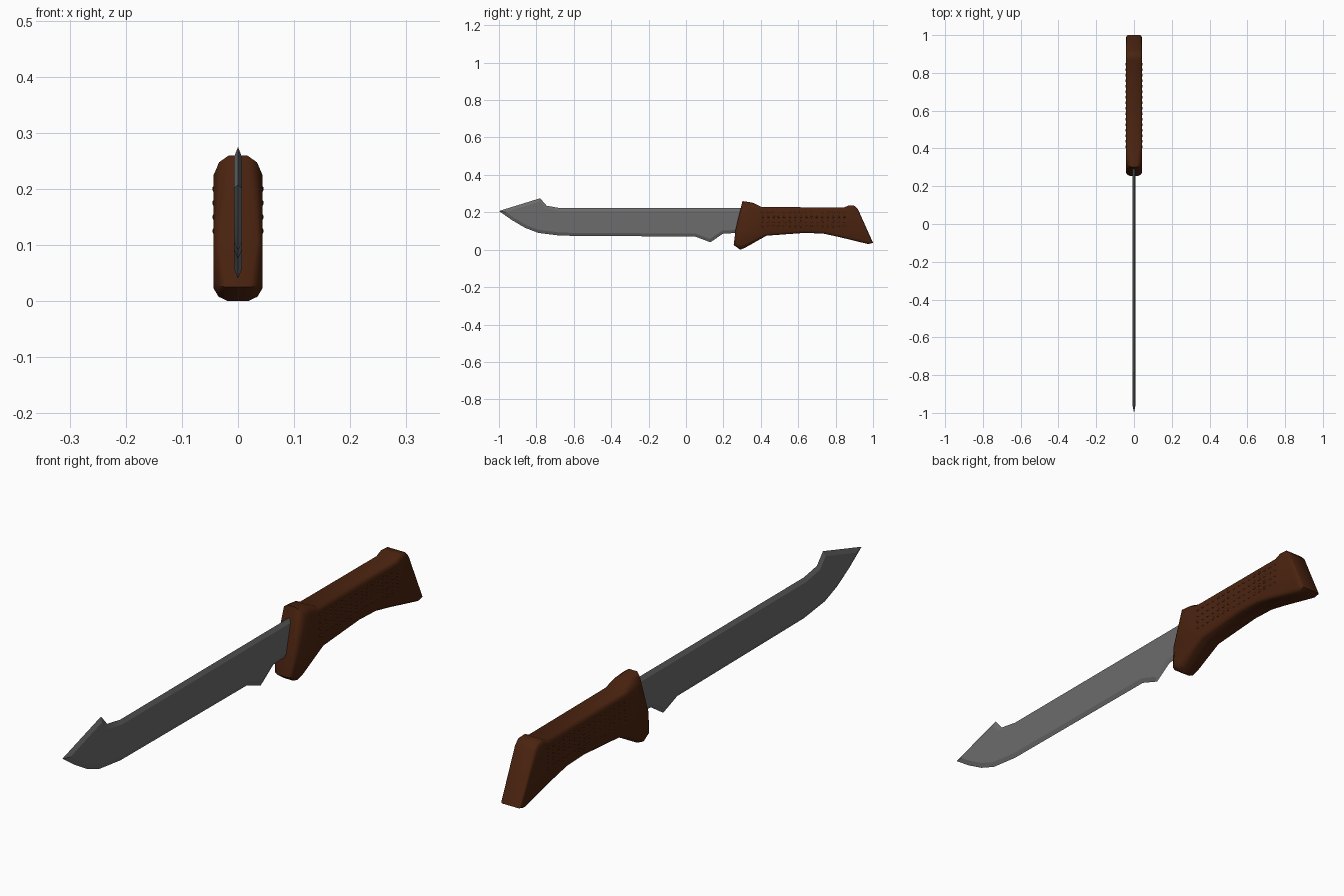
import bpy, bmesh, math
from mathutils import Vector, Matrix

if "Cube" in bpy.data.objects:
    bpy.data.objects.remove(bpy.data.objects["Cube"])


def material(name, rgb):
    m = bpy.data.materials.new(name)
    m.diffuse_color = (*rgb, 1)
    m.use_nodes = True
    m.node_tree.nodes["Principled BSDF"].inputs["Base Color"].default_value = m.diffuse_color
    return m


def inset(points, amounts):
    """Move each point of a clockwise outline inwards along its mitre."""
    out = []
    n = len(points)
    for i, p in enumerate(points):
        a = (p - points[i - 1]).normalized()
        b = (points[(i + 1) % n] - p).normalized()
        na, nb = Vector((a.y, -a.x)), Vector((b.y, -b.x))
        out.append(p + (na + nb) * amounts[i] / max(0.3, 1 + na.dot(nb)))
    return out


def slab(name, layers, mat, angle):
    """Skin a stack of (outline, half widths) rings running across x."""
    bm = bmesh.new()
    rings = [[bm.verts.new((x, p.x, p.y)) for p, x in zip(pts, xs)] for pts, xs in layers]
    n = len(rings[0])
    for r, s in zip(rings, rings[1:]):
        for i in range(n):
            j = (i + 1) % n
            bm.faces.new((r[i], r[j], s[j], s[i]))
    caps = [bm.faces.new(rings[0]), bm.faces.new(rings[-1][::-1])]
    bmesh.ops.recalc_face_normals(bm, faces=bm.faces)
    bmesh.ops.triangulate(bm, faces=caps)
    return finish(name, bm, mat, angle)


def finish(name, bm, mat, angle):
    me = bpy.data.meshes.new(name)
    bm.to_mesh(me)
    bm.free()
    me.materials.append(mat)
    ob = bpy.data.objects.new(name, me)
    bpy.context.collection.objects.link(ob)
    bpy.context.view_layer.objects.active = ob
    ob.select_set(True)
    bpy.ops.object.shade_smooth_by_angle(angle=math.radians(angle))
    ob.select_set(False)
    return ob


steel = material("steel_grey", (0.15, 0.15, 0.15))
brown = material("grip_brown", (0.07, 0.017, 0.005))

# blade: sharp centre outline, bevelled to flat sides
blade = [Vector(p) for p in [
    (-1, .207), (-.78, .275), (-.745, .235), (-.67, .222), (.32, .222), (.32, .09),
    (.20, .087), (.13, .04), (.05, .07), (-.67, .075), (-.79, .09), (-.86, .117), (-.93, .158)]]
n = len(blade)
flat = inset(blade, [.016] * n)
slab("blade", [(flat, [-.007] * n), (blade, [0] * n), (flat, [.007] * n)], steel, 20)

# handle: y, z, half width at the rim, bevel depth
rim = [(.265, .107, .034, .016), (.302, .26, .016, .032), (.355, .252, .02, .028),
       (.405, .228, .034, .014), (.845, .226, .034, .014), (.87, .237, .034, .014),
       (.90, .235, .034, .014), (.92, .215, .034, .014), (1, .037, .034, .014),
       (.975, .03, .034, .014), (.81, .07, .034, .014), (.735, .086, .034, .014),
       (.635, .09, .034, .014), (.43, .075, .034, .014), (.315, .01, .024, .018),
       (.29, 0, .018, .02), (.255, .025, .022, .018)]
outer = [Vector(r[:2]) for r in rim]
half = [r[2] for r in rim]
mid = inset(outer, [r[3] * .35 for r in rim])
inner = inset(outer, [r[3] for r in rim])
mid_half = [w + (.0435 - w) * .65 for w in half]
side = [.0435] * len(rim)


def neg(xs):
    return [-x for x in xs]


slab("handle", [(inner, neg(side)), (mid, neg(mid_half)), (outer, neg(half)),
                (outer, half), (mid, mid_half), (inner, side)], brown, 40)

# grip studs in rows on both sides
bm = bmesh.new()
for s in (-1, 1):
    for row in range(4):
        for col in range(16):
            pos = Vector((s * .0435, .41 + col * .029, .2 - row * .025))
            mat = Matrix.Translation(pos) @ Matrix.Diagonal((.002, .007, .005, 1))
            bmesh.ops.create_uvsphere(bm, u_segments=8, v_segments=6, radius=1, matrix=mat)
finish("grip_studs", bm, brown, 40)
